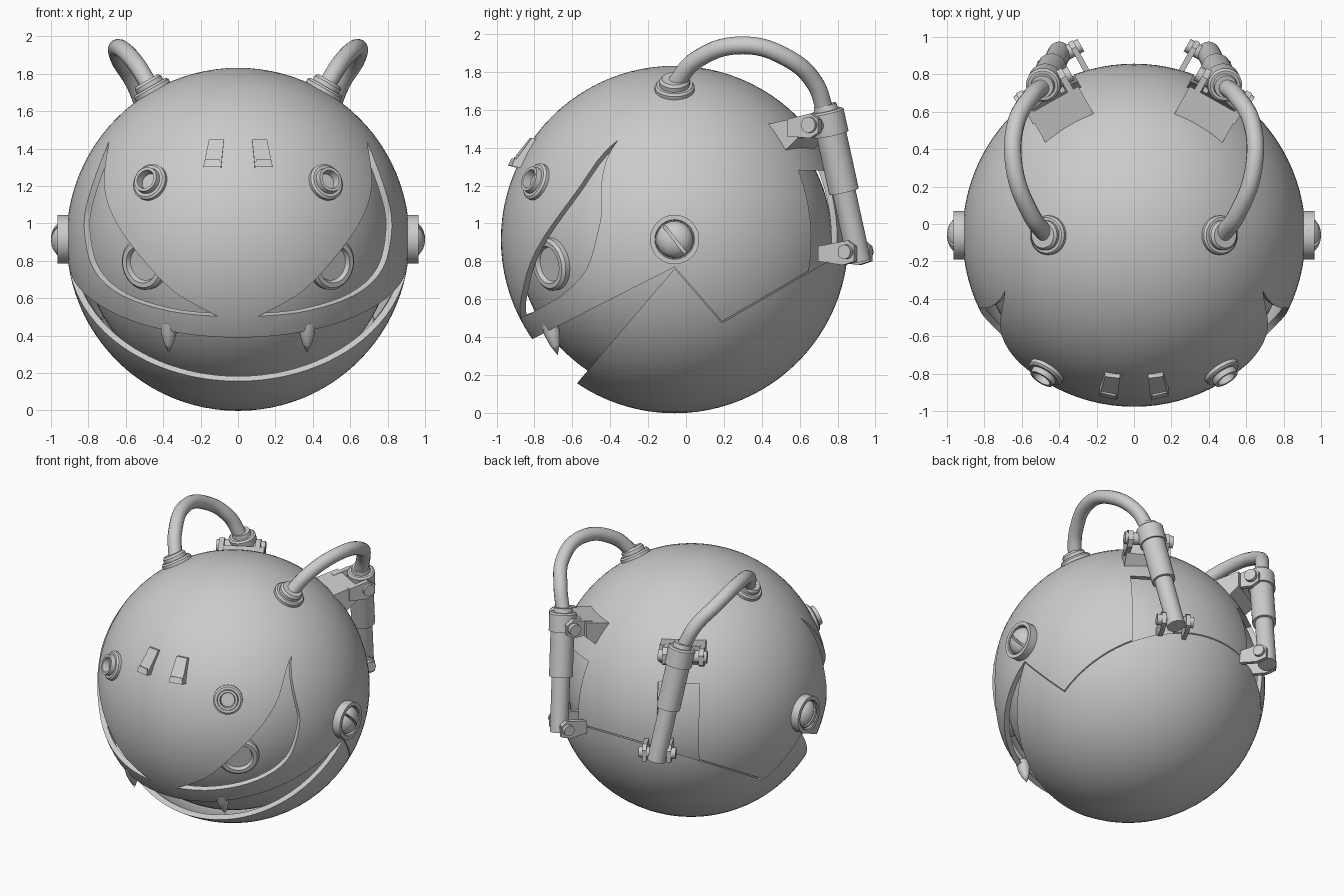
import bpy, bmesh
from math import cos, sin, pi, sqrt
from mathutils import Vector, Matrix

if "Cube" in bpy.data.objects:
    bpy.data.objects.remove(bpy.data.objects["Cube"])

C = Vector((0, -0.06, 0.915))      # sphere centre
R = 0.917
FLIP = Matrix.Diagonal((-1, 1, 1, 1))
ID = Matrix.Identity(4)
# frame for the rear actuators: local x = tangent, y = outward, z = up
F = Matrix(((.872, .49, 0, 0), (-.49, .872, 0, C.y), (0, 0, 1, 0), (0, 0, 0, 1)))


def select(ob):
    bpy.ops.object.select_all(action='DESELECT')
    ob.select_set(True)
    bpy.context.view_layer.objects.active = ob


def finish(bm, name, mirror=False, recalc=True):
    if recalc:
        bmesh.ops.recalc_face_normals(bm, faces=bm.faces[:])
    me = bpy.data.meshes.new(name)
    bm.to_mesh(me)
    bm.free()
    ob = bpy.data.objects.new(name, me)
    bpy.context.collection.objects.link(ob)
    if mirror:
        ob.modifiers.new("Mirror", 'MIRROR').use_mirror_merge = False
    return smooth(ob)


def smooth(ob):
    select(ob)
    bpy.ops.object.shade_smooth_by_angle(angle=0.6)
    return ob


def boolean(ob, cutter, op='DIFFERENCE'):
    m = ob.modifiers.new("Cut", 'BOOLEAN')
    m.object, m.operation, m.solver = cutter, op, 'EXACT'
    select(ob)
    bpy.ops.object.modifier_move_to_index(modifier="Cut", index=0)
    bpy.ops.object.modifier_apply(modifier="Cut")
    bpy.data.objects.remove(cutter)
    return smooth(ob)


def prism(bm, pts, t0, t1, M=ID):
    a, b = [[bm.verts.new(M @ Vector((t, y, z))) for y, z in pts] for t in (t0, t1)]
    n = len(pts)
    bm.faces.new(a)
    bm.faces.new(b[::-1])
    for i in range(n):
        bm.faces.new((a[i], a[(i + 1) % n], b[(i + 1) % n], b[i]))


def lathe(bm, prof, base, axis, segs=32):
    q = Vector(axis).normalized().to_track_quat('Z', 'Y')
    rings = []
    for r, h in prof:
        n = segs if r > 0 else 1
        rings.append([bm.verts.new(Vector(base) + q @ Vector((r * cos(2 * pi * i / segs), r * sin(2 * pi * i / segs), h)))
                      for i in range(n)])
    for a, b in zip(rings, rings[1:]):
        for i in range(segs):
            j = (i + 1) % segs
            loop = [a[i % len(a)], a[j % len(a)], b[j % len(b)], b[i % len(b)]]
            bm.faces.new(list(dict.fromkeys(loop)))


def sphere(bm, r):
    return bmesh.ops.create_uvsphere(bm, u_segments=96, v_segments=48, radius=r,
                                     matrix=Matrix.Translation(C))['verts']


def shell(name):
    bm = bmesh.new()
    sphere(bm, R)
    inner = sphere(bm, R - 0.035)
    bmesh.ops.reverse_faces(bm, faces=list({f for v in inner for f in v.link_faces}))
    return finish(bm, name, recalc=False)


def on_sphere(x, z):
    dx, dz = x - C.x, z - C.z
    return Vector((x, C.y - sqrt(R * R - dx * dx - dz * dz), z))


# Upper shell with the mouth and jaw region removed
upper = shell("upper_shell")
bm = bmesh.new()
prism(bm, [(-1.2, .193), (-.06, .77), (.19, .483), (1.2, 1.07), (1.2, -.3), (-1.2, -.3)], -1.2, 1.2)
boolean(upper, finish(bm, "mouth_cutter"))

# Crescent openings, cut radially
inner_edge = [(.717, 1.21), (.66, 1.02), (.52, .82), (.36, .65), (.22, .56)]
outer_edge = [(.787, 1.18), (.823, .99), (.775, .76), (.62, .615), (.36, .53)]


def fine(edge):
    pts = [Vector(p) for p in [(.69, 1.44)] + edge + [(.107, .503)]]
    out = []
    for i in range(len(pts) - 1):
        p0, p1, p2, p3 = pts[max(i - 1, 0)], pts[i], pts[i + 1], pts[min(i + 2, len(pts) - 1)]
        for k in range(4):
            t = k / 4
            out.append(.5 * (2 * p1 + (p2 - p0) * t + (2 * p0 - 5 * p1 + 4 * p2 - p3) * t * t
                             + (3 * p1 - p0 - 3 * p2 + p3) * t ** 3))
    return out + [pts[-1]]


bm = bmesh.new()
A, B = fine(inner_edge), fine(outer_edge)
B[0], B[-1] = A[0], A[-1]
for s in (1, -1):
    def row(edge, k):
        return [bm.verts.new(C + (on_sphere(s * p.x, p.y) - C) * k) for p in edge]
    rows = [row(A, .8), row(B, .8), row(B, 1.25), row(A, 1.25)]
    for r0, r1 in zip(rows, rows[1:] + rows[:1]):
        for i in range(len(A) - 1):
            bm.faces.new((r0[i], r0[i + 1], r1[i + 1], r1[i]))
bmesh.ops.remove_doubles(bm, verts=bm.verts[:], dist=1e-5)
boolean(upper, finish(bm, "crescent_cutter"))

# Rear notches behind the actuators
bm = bmesh.new()
for M in (F, FLIP @ F):
    prism(bm, [(.4, .5), (1.3, .5), (1.3, 1.28), (.4, 1.28)], -.14, .14, M)
boolean(upper, finish(bm, "notch_cutter"))

# Lower jaw shell
jaw = shell("lower_jaw")
bm = bmesh.new()
prism(bm, [(-1.1, -.46), (-.06, .762), (.19, .475), (1.2, 1.062), (1.2, -.5)], -1.2, 1.2)
boolean(jaw, finish(bm, "jaw_cutter"), 'INTERSECT')

# Inner core seen through the openings
bm = bmesh.new()
sphere(bm, .83)
finish(bm, "inner_core")

# Side hinges: collar and slotted dome bolt
bm = bmesh.new()
lathe(bm, [(.1, 0), (.13, 0), (.13, .115), (.105, .115), (.1, .11), (.1, 0)], (.85, C.y, C.z), (1, 0, 0), 48)
finish(bm, "hinge_collar", True)
bm = bmesh.new()
dome = [(.097 * cos(a * pi / 16), .08 + .07 * sin(a * pi / 16)) for a in range(8)]
lathe(bm, [(0, 0), (.097, 0)] + dome + [(0, .15)], (.85, C.y, C.z), (1, 0, 0), 48)
bolt = finish(bm, "hinge_bolt", True)
bm = bmesh.new()
bmesh.ops.create_cube(bm, matrix=Matrix.Translation((1, C.y, C.z)) @ Matrix.Rotation(-.9, 4, 'X')
                      @ Matrix.Diagonal((.09, .3, .016, 1)))
boolean(bolt, finish(bm, "slot_cutter"))

# Front sensor rings
bm = bmesh.new()
n = Vector((.47, -.73, .305)).normalized()
lathe(bm, [(0, 0), (.1, 0), (.1, .035), (.088, .045), (.072, .045), (.068, .075), (.052, .075), (.046, .03), (0, .03)],
      C + n * .895, n)
finish(bm, "front_sensor", True)

# Cheek rings on the inner core
bm = bmesh.new()
n = Vector((.5, -.65, -.13)).normalized()
lathe(bm, [(0, 0), (.14, 0), (.14, .03), (.125, .045), (.1, .045), (.09, .02), (0, .02)], C + n * .815, n)
finish(bm, "cheek_ring", True)

# Brow vents: wedges with a recessed lower opening
bm = bmesh.new()
top = [bm.verts.new(p) for p in ((.075, -.78, 1.44), (.155, -.77, 1.44), (.155, -.815, 1.45), (.075, -.825, 1.45))]
low = [bm.verts.new(p) for p in ((.09, -.84, 1.28), (.185, -.82, 1.28), (.185, -.92, 1.305), (.09, -.94, 1.305))]
bm.faces.new(top)
end = bm.faces.new(low[::-1])
for i in range(4):
    bm.faces.new((top[i], top[(i + 1) % 4], low[(i + 1) % 4], low[i]))
bmesh.ops.recalc_face_normals(bm, faces=bm.faces[:])
bmesh.ops.inset_region(bm, faces=[end], thickness=.012)
bmesh.ops.translate(bm, verts=end.verts[:], vec=(0, .01, .04))
finish(bm, "brow_vent", True, recalc=False)

# Teeth under the upper lip
bm = bmesh.new()
lathe(bm, [(0, -.04), (.045, -.04), (.042, .02), (.025, .08), (0, .135)], (.37, -.71, .435), (0, .25, -1), 16)
finish(bm, "tooth", True)

# Hose sockets on top
bm = bmesh.new()
n = Vector((.46, 0, .8)).normalized()
sock = C + n * .9
lathe(bm, [(0, 0), (.105, 0), (.105, .03), (.095, .042), (.08, .042), (.08, .065), (.068, .08), (0, .08)], sock, n)
finish(bm, "hose_socket", True)

# Hoses
T, Bt = Vector((.49, .735, 1.62)), Vector((.40, .91, .82))
path = [sock + n * .04, (.55, .05, 1.86), (.64, .30, 1.94), (.63, .54, 1.87), (.55, .68, 1.74), T - Vector((0, 0, .03))]
cu = bpy.data.curves.new("hose", 'CURVE')
cu.dimensions, cu.bevel_depth, cu.bevel_resolution, cu.resolution_u = '3D', .047, 5, 10
sp = cu.splines.new('BEZIER')
sp.bezier_points.add(len(path) - 1)
for bp, p in zip(sp.bezier_points, path):
    bp.co = p
    bp.handle_left_type = bp.handle_right_type = 'AUTO'
hose = bpy.data.objects.new("hose", cu)
bpy.context.collection.objects.link(hose)
select(hose)
bpy.ops.object.convert(target='MESH')
hose = bpy.context.object
hose.modifiers.new("Mirror", 'MIRROR').use_mirror_merge = False
smooth(hose)

# Actuators: rod, sleeve, top collar
bm = bmesh.new()
lathe(bm, [(0, -.02), (.062, -.02), (.062, .36), (.08, .36), (.08, .67), (.092, .67), (.092, .79), (.08, .8),
           (.065, .8), (.06, .83), (0, .83)], Bt, T - Bt)
finish(bm, "actuator", True)

# Upper bracket: wedge base, arms and pin
bm = bmesh.new()
prism(bm, [(.64, 1.52), (.84, 1.56), (.84, 1.45), (.71, 1.34)], -.13, .17, F)
for t in (-.1, .145):
    prism(bm, [(.78, 1.55), (.92, 1.58), (.97, 1.55), (.97, 1.48), (.92, 1.45), (.78, 1.46)], t, t + .035, F)
lathe(bm, [(0, 0), (.042, 0), (.042, .33), (0, .33)], F @ Vector((-.13, .92, 1.52)), F.col[0].xyz, 20)
finish(bm, "upper_bracket", True)

# Lower bracket: arms and pin
bm = bmesh.new()
for t in (-.225, -.06):
    prism(bm, [(.85, .80), (1.0, .78), (1.07, .80), (1.07, .88), (1.03, .91), (.85, .88)], t, t + .03, F)
lathe(bm, [(0, 0), (.038, 0), (.038, .25), (0, .25)], F @ Vector((-.25, 1.025, .85)), F.col[0].xyz, 20)
finish(bm, "lower_bracket", True)
